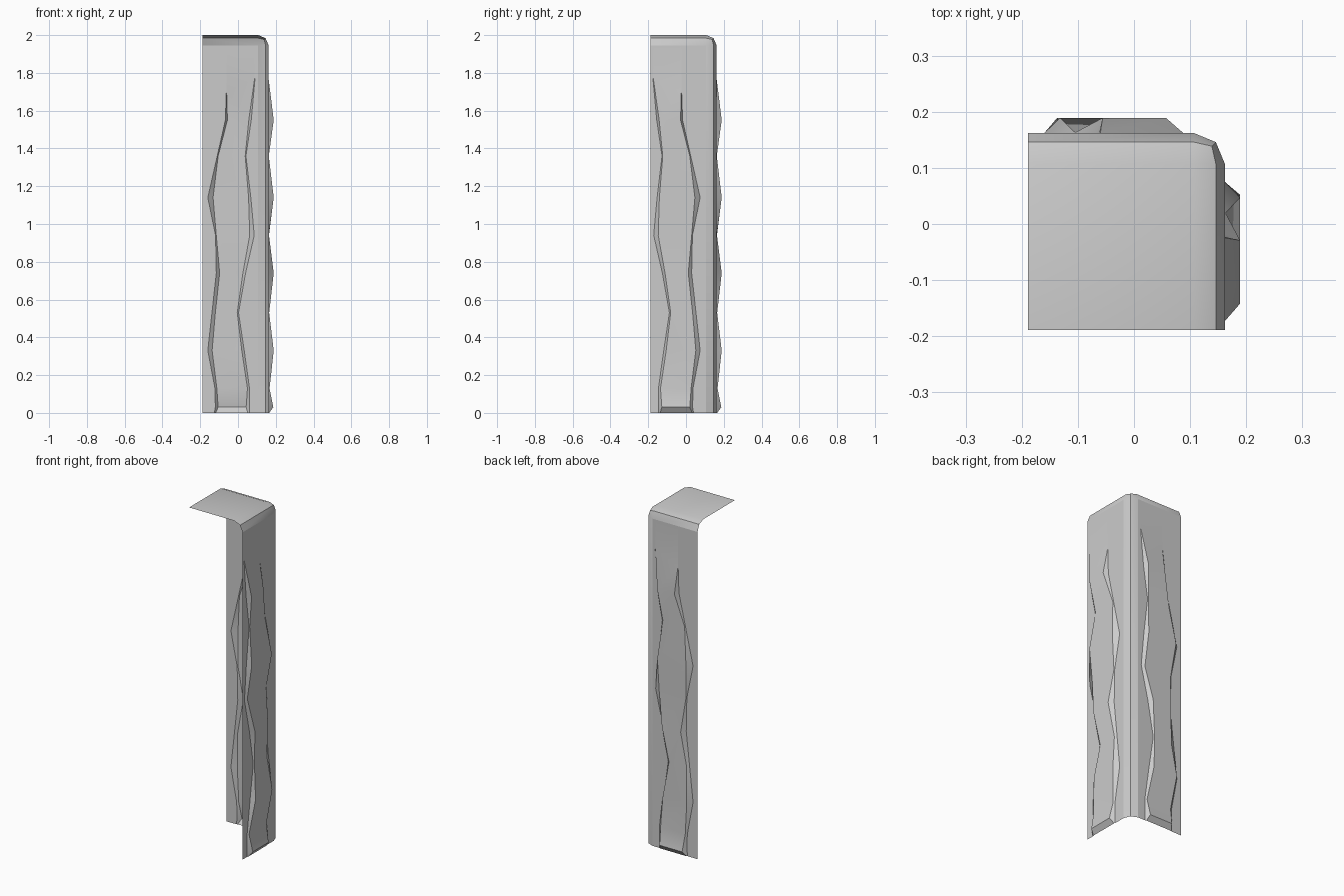
import bpy, bmesh, math

if "Cube" in bpy.data.objects:
    bpy.data.objects.remove(bpy.data.objects["Cube"])

LO, W, H, R = -0.189, 0.162, 2.0, 0.055   # open edge, wall plane, height, corner radius
SHIFT = -0.085                            # ridge offset on the right wall

# ridge rows: left z, right z, left base, left crest, right crest, right base, depth
ROWS = [
    (H - R, H - R, -0.06, -0.058, 0.088, 0.09, 0),
    (1.70, 1.77, -0.062, -0.06, 0.088, 0.09, 0),
    (1.55, 1.55, -0.067, -0.056, 0.057, 0.070, 0.027),
    (1.36, 1.36, -0.110, -0.105, 0.038, 0.042, 0.001),
    (1.14, 1.14, -0.160, -0.132, 0.056, 0.068, 0.027),
    (0.94, 0.94, -0.119, -0.115, 0.062, 0.086, 0.002),
    (0.74, 0.74, -0.115, -0.097, 0.026, 0.040, 0.027),
    (0.53, 0.53, -0.138, -0.120, -0.004, 0.003, 0.003),
    (0.33, 0.33, -0.160, -0.137, 0.020, 0.033, 0.027),
    (0.13, 0.13, -0.122, -0.112, 0.050, 0.061, 0.005),
    (0.03, 0.03, -0.120, -0.105, 0.043, 0.060, 0.025),
    (0.00, 0.00, -0.125, -0.118, 0.052, 0.060, 0.003),
]


def add_wall(bm, left, right, place):
    """Wall sheet whose middle columns bulge out into a jagged ridge."""
    grid = []
    for zl, zr, bl, tl, tr, br, d in ROWS:
        pts = [(left, W, zl), (bl, W, zl), (tl, W + d, zl),
               (tr, W + d, zr), (br, W, zr), (right, W, zr)]
        grid.append([bm.verts.new(place(*p)) for p in pts])
    for a, b in zip(grid, grid[1:]):
        for i in range(5):
            bm.faces.new((a[i], a[i + 1], b[i + 1], b[i]))


bm = bmesh.new()

# rounded top and corner: bevelled box with the open sides and walls removed
bmesh.ops.create_cube(bm, size=1)
for v in bm.verts:
    v.co.x = W if v.co.x > 0 else LO
    v.co.y = W if v.co.y > 0 else LO
    v.co.z = H if v.co.z > 0 else 0
corner = max(bm.verts, key=lambda v: v.co.x + v.co.y + v.co.z)
bmesh.ops.bevel(bm, geom=list(corner.link_edges), offset=R, segments=2,
                profile=0.5, affect='EDGES')
bm.normal_update()
drop = [f for f in bm.faces
        if min(f.normal) < -0.9 or max(f.normal.x, f.normal.y) > 0.99]
bmesh.ops.delete(bm, geom=drop, context='FACES')

# back wall, and the same wall turned to the right side
add_wall(bm, LO, W - R, lambda x, y, z: (x, y, z))
add_wall(bm, SHIFT - (W - R), SHIFT - LO, lambda x, y, z: (y, SHIFT - x, z))
bmesh.ops.remove_doubles(bm, verts=bm.verts, dist=0.0005)

mesh = bpy.data.meshes.new("corner_pillar")
bm.to_mesh(mesh)
bm.free()
pillar = bpy.data.objects.new("corner_pillar", mesh)
bpy.context.collection.objects.link(pillar)
bpy.context.view_layer.objects.active = pillar
pillar.select_set(True)
bpy.ops.object.shade_smooth_by_angle(angle=math.radians(30))
